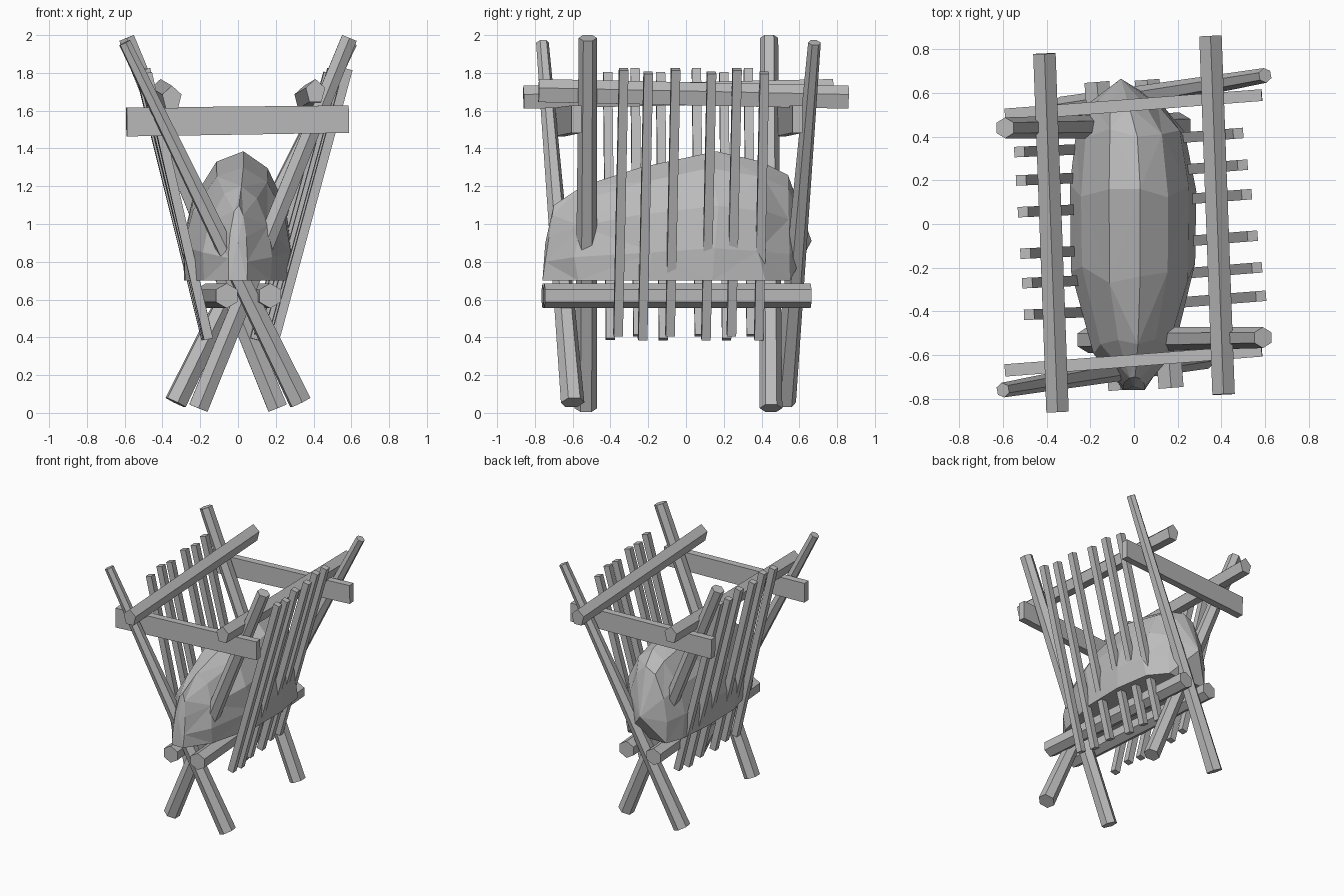
import bpy, bmesh, math
from mathutils import Vector

cube = bpy.data.objects.get("Cube")
if cube:
    bpy.data.objects.remove(cube)

grey = bpy.data.materials.new("plain grey")
grey.use_nodes = True
colour = (0.5, 0.5, 0.5, 1)
grey.diffuse_color = colour
grey.node_tree.nodes["Principled BSDF"].inputs["Base Color"].default_value = colour


def finish(name, bm):
    bmesh.ops.recalc_face_normals(bm, faces=bm.faces)
    mesh = bpy.data.meshes.new(name)
    bm.to_mesh(mesh)
    bm.free()
    mesh.materials.append(grey)
    obj = bpy.data.objects.new(name, mesh)
    bpy.context.collection.objects.link(obj)
    return obj


def beam(name, start, end, r1, r2, sides=6, turn=0.0, stretch=1.0):
    """Tapered straight beam between two points; stretch scales its height."""
    a, b = Vector(start), Vector(end)
    axis = (b - a).normalized()
    side = axis.cross(Vector((0, 0, 1))).normalized()
    up = side.cross(axis)
    bm = bmesh.new()
    rings = []
    for p, r in ((a, r1), (b, r2)):
        ring = []
        for i in range(sides):
            t = turn + math.tau * i / sides
            ring.append(bm.verts.new(p + side * r * math.cos(t) + up * r * stretch * math.sin(t)))
        rings.append(ring)
    for i in range(sides):
        j = (i + 1) % sides
        bm.faces.new((rings[0][i], rings[0][j], rings[1][j], rings[1][i]))
    bm.faces.new(rings[0])
    bm.faces.new(rings[1])
    return finish(name, bm)


def half_turn(p, y_mid):
    return (-p[0], 2 * y_mid - p[1], p[2])


def beam_pair(names, start, end, r1, r2, y_mid=0.0, **kw):
    """A beam and its copy turned half way round the vertical axis."""
    beam(names[0], start, end, r1, r2, **kw)
    beam(names[1], half_turn(start, y_mid), half_turn(end, y_mid), r1, r2, **kw)


# Crossed legs
beam_pair(("front_leg_thin", "back_leg_thin"),
          (-0.6, -0.76, 1.96), (0.33, -0.6, 0.055), 0.034, 0.063, y_mid=-0.04)
beam_pair(("front_leg_thick", "back_leg_thick"),
          (0.59, -0.52, 1.985), (-0.21, -0.53, 0.025), 0.048, 0.06, y_mid=-0.04)

# Lower rails that cradle the hay
beam_pair(("lower_rail_left", "lower_rail_right"),
          (0.17, -0.75, 0.62), (0.06, 0.66, 0.62), 0.066, 0.066, y_mid=-0.05, turn=math.pi / 6)

# Upper side rails, five-sided with a ridge on top
beam_pair(("upper_rail_left", "upper_rail_right"),
          (0.41, -0.78, 1.7), (0.35, 0.86, 1.665), 0.054, 0.054,
          sides=5, turn=math.pi / 2, stretch=1.25)

# Upper cross planks
for name, y in (("front_plank", -0.67), ("back_plank", 0.5)):
    beam(name, (-0.59, y, 1.54), (0.585, y + 0.09, 1.555), 0.04, 0.038,
         sides=4, turn=math.pi / 4, stretch=2.7)

# Side slats, two groups of three on each side, fanning out along the rails
for i, y in enumerate((-0.33, -0.2, -0.055, 0.135, 0.27, 0.415)):
    top, low = 1.82 - 0.02 * (i % 2), 0.41 - 0.02 * (i % 2)
    beam(f"slat_left_{i + 1}", (0.535 - 0.14 * y, y, top), (0.15 - 0.15 * y, y - 0.03, low),
         0.034, 0.034, sides=4, turn=math.pi / 4)
    beam(f"slat_right_{i + 1}", (-0.505 + 0.06 * y, -y, top), (-0.165 + 0.02 * y, 0.015 - y, low),
         0.034, 0.034, sides=4, turn=math.pi / 4)

# Hay mound: lofted arches (foot y, crown y, centre x, half width, crown height)
stations = ((-0.76, -0.7, 0, 0.05, 1.1), (-0.57, -0.55, 0, 0.18, 1.2),
            (-0.2, -0.24, 0, 0.28, 1.3), (0.14, 0.16, 0, 0.285, 1.385),
            (0.42, 0.4, -0.01, 0.25, 1.33), (0.55, 0.54, -0.04, 0.17, 1.26))
arch = ((-1, 0), (-1.03, 0.3), (-0.85, 0.62), (-0.4, 0.92), (0.1, 1),
        (0.55, 0.87), (0.88, 0.58), (1, 0.25), (0.97, 0))
base = 0.7
bm = bmesh.new()
rows = []
for k, (y0, y1, x, half, top) in enumerate(stations):
    row = []
    for i, (u, v) in enumerate(arch):
        inner = 0 < v < 1 and 0 < k < len(stations) - 1
        shift = 0.035 * math.sin(2.3 * i + 1.9 * k) if inner else 0
        row.append(bm.verts.new((x + u * half, y0 + (y1 - y0) * v + shift, base + (top - base) * v)))
    rows.append(row)
n = len(arch)
for k in range(len(rows) - 1):
    a, b = rows[k], rows[k + 1]
    for i in range(n):
        j = (i + 1) % n
        if (i + k) % 2:
            bm.faces.new((a[i], a[j], b[j]))
            bm.faces.new((a[i], b[j], b[i]))
        else:
            bm.faces.new((a[i], a[j], b[i]))
            bm.faces.new((a[j], b[j], b[i]))
# Blunt ends
for row, tip in ((rows[0], (0.0, -0.745, 0.9)), (rows[-1], (-0.06, 0.665, 0.91))):
    c = bm.verts.new(tip)
    for i in range(n):
        bm.faces.new((row[i], row[(i + 1) % n], c))
finish("hay_mound", bm)
